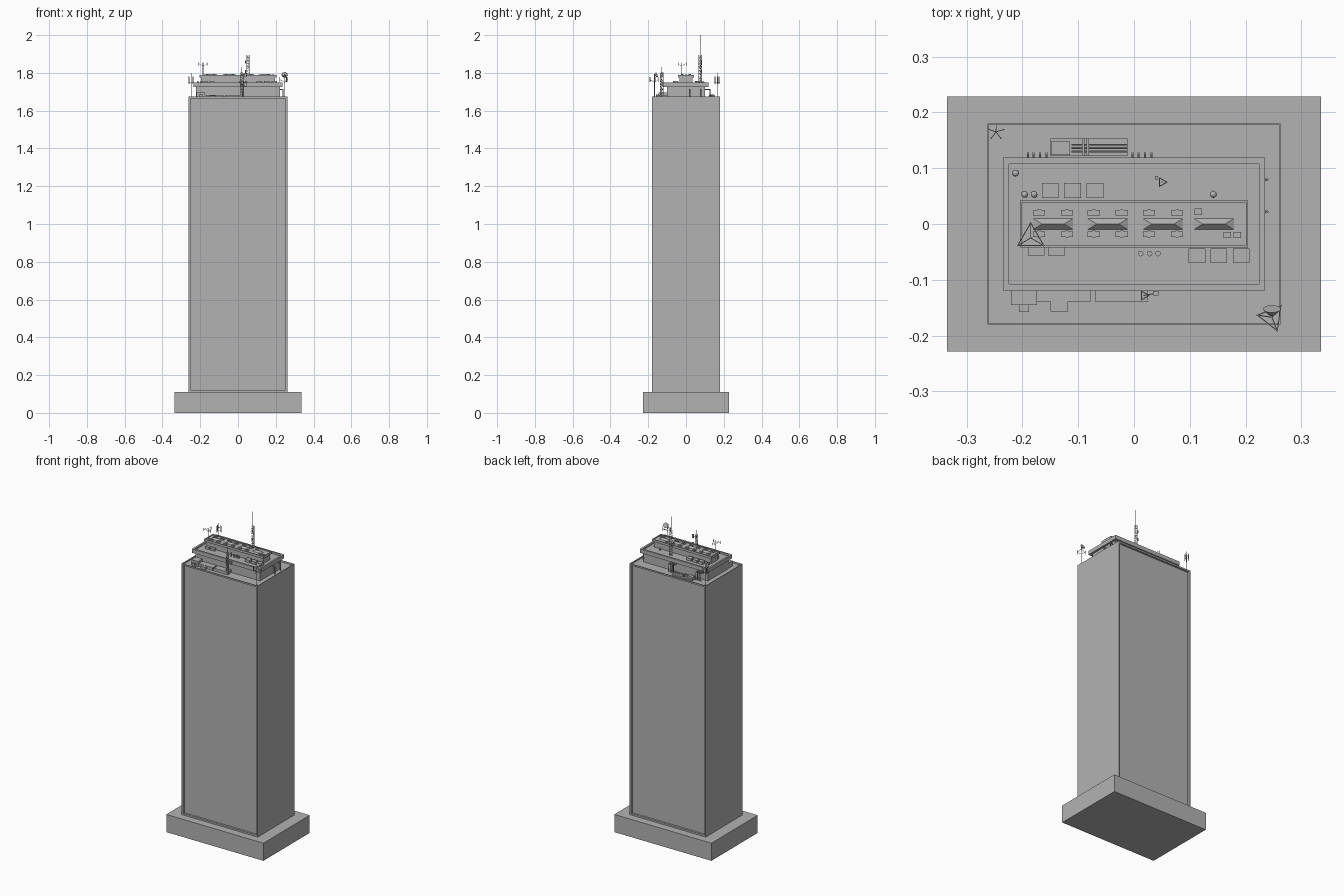
import bpy, bmesh, math
from mathutils import Vector, Matrix

cube = bpy.data.objects.get("Cube")
if cube:
    bpy.data.objects.remove(cube)

grey = bpy.data.materials.new("concrete_grey")
grey.use_nodes = True
COLOUR = (0.45, 0.45, 0.45, 1)
grey.diffuse_color = COLOUR
grey.node_tree.nodes["Principled BSDF"].inputs["Base Color"].default_value = COLOUR


def finish(name, bm, smooth=False):
    mesh = bpy.data.meshes.new(name)
    bm.normal_update()
    bm.to_mesh(mesh)
    bm.free()
    mesh.materials.append(grey)
    obj = bpy.data.objects.new(name, mesh)
    bpy.context.collection.objects.link(obj)
    if smooth:
        mesh.shade_smooth()
    return obj


def add_box(bm, x0, x1, y0, y1, z0, z1):
    m = Matrix.Translation(((x0 + x1) / 2, (y0 + y1) / 2, (z0 + z1) / 2))
    m = m @ Matrix.Diagonal((x1 - x0, y1 - y0, z1 - z0, 1))
    return bmesh.ops.create_cube(bm, size=1, matrix=m)["verts"]


def recess(bm, direction, border, depth):
    """Sink a bordered panel into the face that looks along direction."""
    bm.normal_update()
    d = Vector(direction)
    face = max(bm.faces, key=lambda f: (f.normal.dot(d) > 0.99) * f.calc_area())
    bmesh.ops.inset_region(bm, faces=[face], thickness=border)
    # A second, zero-width inset supplies the recess walls
    bmesh.ops.inset_region(bm, faces=[face], thickness=0.0001)
    for v in face.verts:
        v.co -= d * depth


def block(name, hx, hy, z0, z1, recesses=(), y=0.0):
    bm = bmesh.new()
    add_box(bm, -hx, hx, y - hy, y + hy, z0, z1)
    for r in recesses:
        recess(bm, *r)
    return finish(name, bm)


def units(name, centres, sx, sy, z0, h):
    """A row of equal boxes."""
    bm = bmesh.new()
    for x, y in centres:
        add_box(bm, x - sx / 2, x + sx / 2, y - sy / 2, y + sy / 2, z0, z0 + h)
    return finish(name, bm)


def add_rod(bm, a, b, r=0.0012, sides=6, r2=None):
    a, b = Vector(a), Vector(b)
    rot = (b - a).to_track_quat("Z", "Y").to_matrix().to_4x4()
    bmesh.ops.create_cone(bm, cap_ends=True, segments=sides, radius1=r,
                          radius2=r if r2 is None else r2, depth=(b - a).length,
                          matrix=Matrix.Translation((a + b) / 2) @ rot)


def ring(x, y, z, r, n=3, turn=0.0):
    return [Vector((x + r * math.cos(turn + 2 * math.pi * i / n),
                    y + r * math.sin(turn + 2 * math.pi * i / n), z)) for i in range(n)]


def lattice(bm, x, y, z0, z1, r, bays, turn=0.0):
    """Three-legged braced mast."""
    for k in range(bays):
        low = ring(x, y, z0 + (z1 - z0) * k / bays, r, 3, turn)
        top = ring(x, y, z0 + (z1 - z0) * (k + 1) / bays, r, 3, turn)
        for i in range(3):
            j = (i + 1) % 3
            add_rod(bm, low[i], top[i], 0.0012, 4)
            add_rod(bm, low[i], top[j], 0.0008, 4)
            add_rod(bm, top[i], top[j], 0.0008, 4)


# Main masses
block("podium", 0.335, 0.228, 0, 0.11)
block("tower", 0.262, 0.18, 0.11, 1.675, [((0, -1, 0), 0.014, 0.012),
      ((0, 1, 0), 0.014, 0.012), ((0, 0, 1), 0.003, 0.01)])
ROOF, DECK, TOP = 1.665, 1.74, 1.785
block("plant_room", 0.222, 0.1, ROOF, 1.728)
block("plant_deck", 0.235, 0.119, 1.726, 1.75, [((0, 0, 1), 0.016, 0.01)])
block("cooling_house", 0.204, 0.042, 1.775, 1.79, [((0, 0, 1), 0.005, 0.005)])
block("cooling_house_walls", 0.197, 0.035, DECK, 1.776)

# Hipped vents on the cooling house
bm = bmesh.new()
for cx in (-0.145, -0.047, 0.052, 0.143):
    for v in add_box(bm, cx - 0.036, cx + 0.036, -0.01, 0.01, TOP, TOP + 0.01):
        if v.co.z > TOP + 0.005:
            v.co.y = 0
            v.co.x = cx + (v.co.x - cx) * 0.55
bmesh.ops.remove_doubles(bm, verts=bm.verts, dist=0.0001)
finish("hipped_vents", bm)
fans = [(cx + s * 0.025, y) for cx in (-0.145, -0.047, 0.052)
        for s in (-1, 1) for y in (-0.018, 0.02)]
units("fan_boxes", fans, 0.022, 0.01, TOP, 0.006)
units("fan_caps", fans, 0.006, 0.012, TOP, 0.008)
units("small_hatches", [(0.115, 0.022), (0.167, -0.02), (0.185, -0.02)], 0.014, 0.011, TOP, 0.006)

# Equipment on the deck
units("north_units", [(-0.15, 0.06), (-0.11, 0.06), (-0.07, 0.06)], 0.03, 0.026, DECK, 0.016)
units("south_units", [(0.113, -0.057), (0.152, -0.057), (0.192, -0.057)], 0.03, 0.026, DECK, 0.016)
units("west_units", [(-0.175, -0.048), (-0.139, -0.048)], 0.03, 0.016, DECK, 0.014)
bm = bmesh.new()
for x in (0.012, 0.028, 0.043):
    add_rod(bm, (x, -0.053, DECK), (x, -0.053, DECK + 0.014), 0.005, 12)
finish("vent_drums", bm)
bm = bmesh.new()
for x, y in ((-0.212, 0.091), (-0.196, 0.053), (-0.179, 0.053), (0.142, 0.053)):
    add_rod(bm, (x, y, DECK), (x, y, DECK + 0.008), 0.003, 8)
    bmesh.ops.create_uvsphere(bm, u_segments=12, v_segments=8, radius=0.006,
                              matrix=Matrix.Translation((x, y, DECK + 0.01)))
finish("round_vents", bm, smooth=True)

# Equipment on the main roof
bm = bmesh.new()
add_box(bm, -0.22, -0.174, -0.145, -0.1, ROOF, 1.697)
add_box(bm, -0.174, -0.077, -0.139, -0.1, ROOF, 1.682)
add_box(bm, -0.07, 0.025, -0.139, -0.1, ROOF, 1.682)
add_box(bm, -0.206, -0.188, -0.158, -0.145, ROOF, 1.685)
add_box(bm, -0.15, -0.118, -0.157, -0.139, ROOF, 1.68)
finish("south_ducts", bm)
bm = bmesh.new()
add_box(bm, -0.15, -0.012, 0.122, 0.153, ROOF, 1.673)
add_box(bm, -0.149, -0.115, 0.124, 0.148, 1.673, 1.686)
for y in (0.13, 0.136, 0.142):
    add_rod(bm, (-0.112, y, 1.678), (-0.012, y, 1.678), 0.002)
for x in (-0.091, -0.083):
    add_box(bm, x - 0.002, x + 0.002, 0.122, 0.153, 1.673, 1.683)
finish("pipe_rack", bm)
bm = bmesh.new()
for x in (-0.19, -0.18, -0.168, -0.157, -0.003, 0.008, 0.02, 0.031):
    add_rod(bm, (x, 0.1, 1.712), (x, 0.127, 1.712), 0.002)
    add_rod(bm, (x, 0.127, 1.714), (x, 0.127, ROOF), 0.002)
for y in (0.022, 0.08):
    add_rod(bm, (0.22, y, 1.712), (0.239, y, 1.712), 0.003)
    add_rod(bm, (0.238, y, 1.714), (0.238, y, ROOF), 0.003)
finish("wall_pipes", bm)

# Main mast with needle
bm = bmesh.new()
lattice(bm, 0.05, 0.075, DECK, 1.895, 0.009, 10)
add_rod(bm, (0.05, 0.075, 1.88), (0.05, 0.075, 2.0), 0.0012, 6, 0.0006)
for z in (1.80, 1.85):
    add_box(bm, 0.038, 0.043, 0.08, 0.086, z, z + 0.016)
finish("main_mast", bm)

# Front mast with panel aerials
bm = bmesh.new()
lattice(bm, 0.018, -0.128, ROOF, 1.8, 0.009, 9)
add_rod(bm, (0.018, -0.128, 1.79), (0.018, -0.128, 1.83), 0.0015)
for z in (1.74, 1.79):
    add_rod(bm, (0.018, -0.128, z), (0.04, -0.124, z), 0.001)
    add_box(bm, 0.034, 0.044, -0.128, -0.12, z - 0.012, z + 0.01)
finish("front_mast", bm)

# Triangular aerial on the cooling house
bm = bmesh.new()
add_rod(bm, (-0.185, -0.025, TOP), (-0.185, -0.025, 1.855), 0.002)
corners = ring(-0.185, -0.025, 1.85, 0.027, 3, math.pi / 2)
for i, c in enumerate(corners):
    add_rod(bm, c, corners[(i + 1) % 3], 0.001)
    add_rod(bm, c, (-0.185, -0.025, 1.835), 0.0008)
    add_rod(bm, c - Vector((0, 0, 0.012)), c + Vector((0, 0, 0.006)), 0.0015)
finish("triangle_aerial", bm)

# Star aerial on the rear corner
bm = bmesh.new()
add_rod(bm, (-0.247, 0.165, ROOF), (-0.247, 0.165, 1.80), 0.0015)
for z in (1.75, 1.77):
    for p in ring(-0.247, 0.165, z, 0.014, 5, 0.3):
        add_rod(bm, (-0.247, 0.165, z), p, 0.0008)
        add_rod(bm, p - Vector((0, 0, 0.008)), p + Vector((0, 0, 0.012)), 0.0016)
finish("star_aerial", bm)

# Dish mast on the front corner
bm = bmesh.new()
add_rod(bm, (0.247, -0.167, ROOF), (0.247, -0.167, 1.795), 0.002)
corners = ring(0.247, -0.167, 1.765, 0.026, 3, 0.9)
for i, c in enumerate(corners):
    add_rod(bm, c, corners[(i + 1) % 3], 0.001)
    add_rod(bm, c, (0.247, -0.167, 1.75), 0.001)
    add_rod(bm, c - Vector((0, 0, 0.012)), c + Vector((0, 0, 0.014)), 0.002)
add_rod(bm, (0.247, -0.163, 1.785), (0.247, -0.152, 1.79), 0.005, 16, 0.016)
finish("dish_mast", bm)
